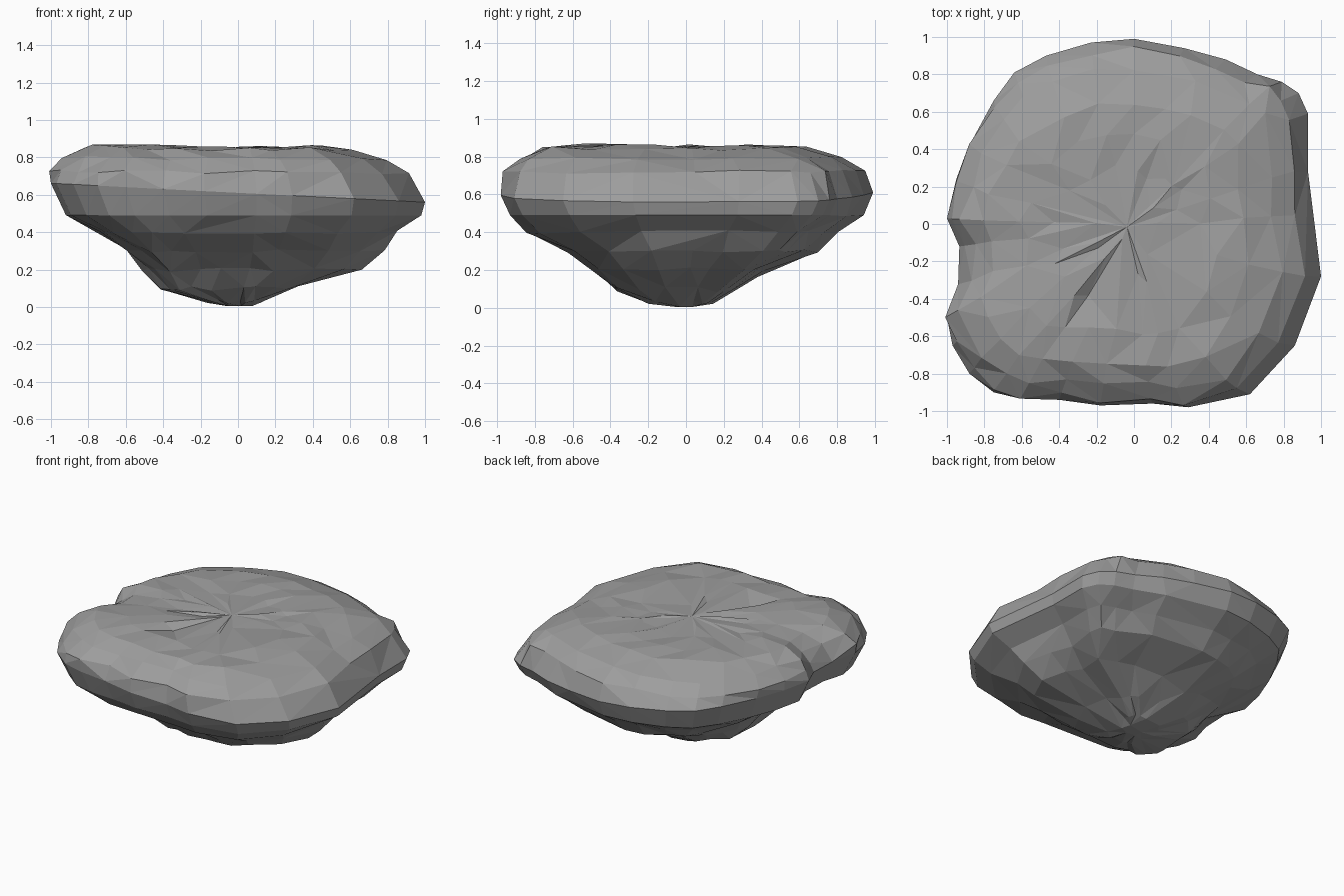
import bpy, bmesh, math, random
from mathutils import Vector

random.seed(4)
if "Cube" in bpy.data.objects:
    bpy.data.objects.remove(bpy.data.objects["Cube"], do_unlink=True)

# Widest outline of the boulder, seen from above
outline = [(0, .99), (.27, .94), (.49, .88), (.66, .8), (.79, .76), (.88, .7), (.93, .59),
           (.93, .29), (.96, .05), (1, -.28), (.86, -.65), (.62, -.91), (.29, -.98),
           (.1, -.96), (-.18, -.97), (-.4, -.94), (-.6, -.93), (-.75, -.9), (-.88, -.8),
           (-.97, -.65), (-1, -.5), (-.95, -.33), (-.94, -.12), (-1, .03), (-.95, .24),
           (-.87, .44), (-.75, .66), (-.64, .81), (-.47, .9), (-.23, .97)]

# Height, then reach to the right, back, left and front of each layer
layers = [(.005, .07, .05, .06, .06), (.03, .13, .15, .17, .2), (.1, .32, .27, .42, .39),
          (.2, .65, .44, .5, .5), (.3, .77, .69, .6, .64), (.4, .86, .82, .75, .85),
          (.49, .98, .95, .92, .95), (.61, 1, 1, 1, 1), (.72, .9, .95, .99, .98),
          (.79, .78, .84, .92, .9), (.845, .61, .65, .81, .77), (.855, .45, .48, .62, .6),
          (.85, .28, .32, .43, .43), (.85, .13, .15, .2, .2)]

# Dents and bumps: centre, radius, push
dents = [((-.32, -.32, .86), .1, (0, 0, .04)), ((-.24, -.43, .86), .1, (0, 0, -.04)),
         ((-.7, -.62, .86), .2, (0, 0, .025)), ((-.9, -.22, .78), .12, (.04, 0, -.06)),
         ((.5, .08, .24), .16, (-.09, 0, .03)), ((.5, .2, .85), .12, (0, 0, -.02))]


def sculpt(co):
    p = co.copy()
    for centre, radius, push in dents:
        p += Vector(push) * math.exp(-((co - Vector(centre)).length / radius) ** 2)
    return p


# Stack the layers and skin them
bm = bmesh.new()
rings = []
for z, right, back, left, front in layers:
    rim = z > .45 and z < .7
    ring = []
    for x, y in outline:
        px = x * (right if x > 0 else left)
        py = y * (back if y > 0 else front)
        pz = z - (.05 * x if z > .6 and rim else 0)
        if not rim and z > .01:
            stretch = 1 + random.uniform(-.025, .025)
            px, py = px * stretch, py * stretch
            pz += random.uniform(-.01, .01)
        ring.append(bm.verts.new(sculpt(Vector((px, py, pz)))))
    rings.append(ring)

count = len(outline)
for low, high in zip(rings, rings[1:]):
    for i in range(count):
        j = (i + 1) % count
        bm.faces.new((low[i], low[j], high[j], high[i]))
for ring in (rings[0], rings[-1]):
    middle = bm.verts.new(sum((v.co for v in ring), Vector()) / count)
    for i in range(count):
        bm.faces.new((ring[i], ring[(i + 1) % count], middle))

bmesh.ops.triangulate(bm, faces=bm.faces[:], quad_method='SHORT_EDGE')
bmesh.ops.recalc_face_normals(bm, faces=bm.faces[:])
mesh = bpy.data.meshes.new("boulder")
bm.to_mesh(mesh)
bm.free()
boulder = bpy.data.objects.new("boulder", mesh)
bpy.context.collection.objects.link(boulder)

# Thin the mesh into irregular chiselled facets
facets = boulder.modifiers.new("facets", 'DECIMATE')
facets.ratio = .72

# Plain stone colour
stone = bpy.data.materials.new("grey stone")
stone.use_nodes = True
colour = (.34, .34, .34, 1)
stone.diffuse_color = colour
stone.node_tree.nodes["Principled BSDF"].inputs["Base Color"].default_value = colour
mesh.materials.append(stone)
